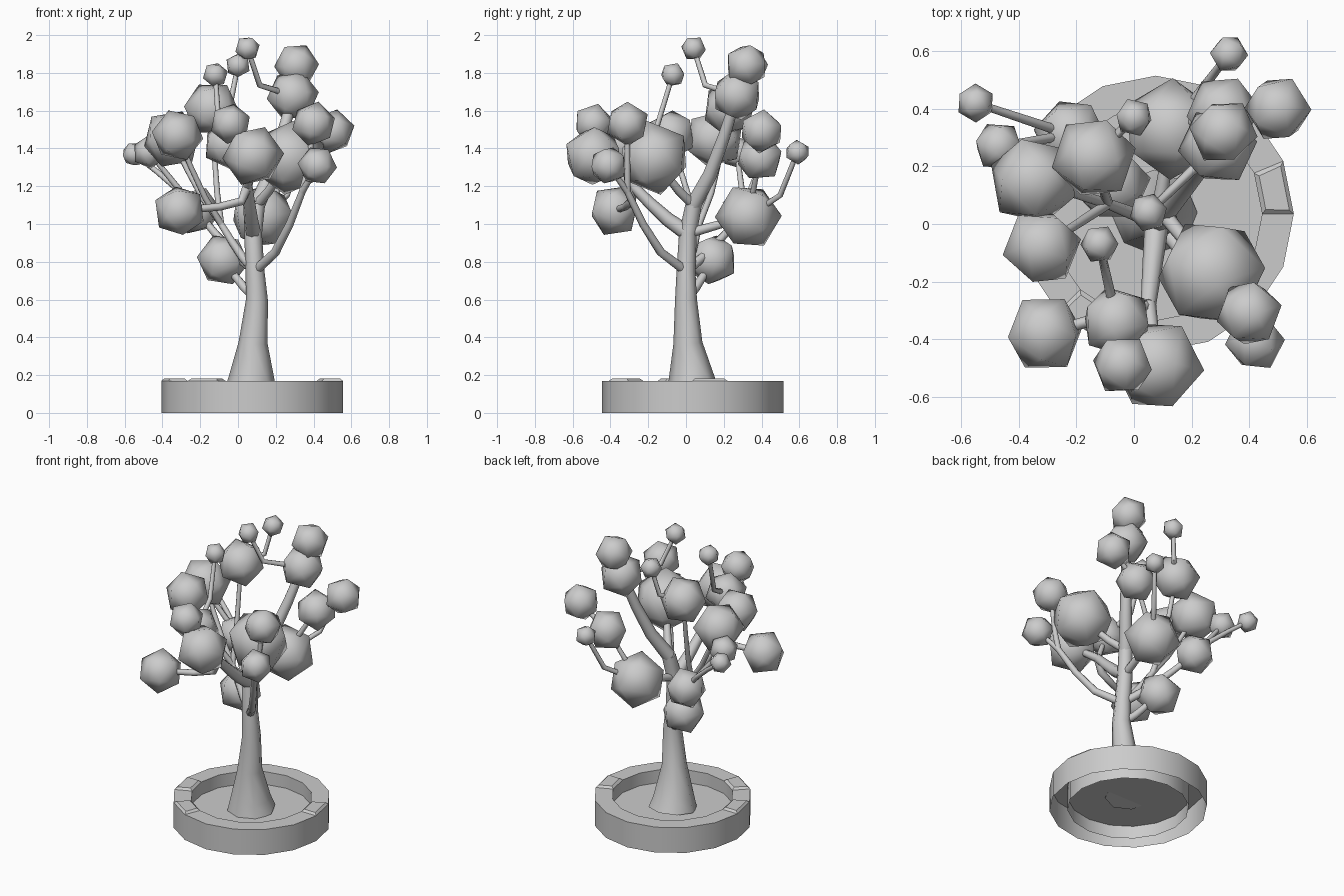
import bpy, bmesh, math, random
from mathutils import Euler, Vector

random.seed(4)
cube = bpy.data.objects.get("Cube")
if cube:
    bpy.data.objects.remove(cube, do_unlink=True)

grey = bpy.data.materials.new("plain grey")
grey.use_nodes = True
grey_value = (0.6, 0.6, 0.6, 1)
grey.diffuse_color = grey_value
grey.node_tree.nodes["Principled BSDF"].inputs["Base Color"].default_value = grey_value


def select_only(obj):
    bpy.ops.object.select_all(action='DESELECT')
    obj.select_set(True)
    bpy.context.view_layer.objects.active = obj


def finish(name, bm):
    """Turn a bmesh into a grey object and leave it selected."""
    mesh = bpy.data.meshes.new(name)
    bm.to_mesh(mesh)
    bm.free()
    mesh.materials.append(grey)
    obj = bpy.data.objects.new(name, mesh)
    bpy.context.collection.objects.link(obj)
    select_only(obj)


def tube(name, path, radii):
    """Eight-sided limb through the path points, with a radius at each."""
    curve = bpy.data.curves.new(name, 'CURVE')
    curve.dimensions = '3D'
    curve.bevel_depth = 1
    curve.bevel_resolution = 2
    curve.use_fill_caps = True
    spline = curve.splines.new('POLY')
    spline.points.add(len(path) - 1)
    for point, position, radius in zip(spline.points, path, radii):
        point.co = (*position, 1)
        point.radius = radius
    obj = bpy.data.objects.new(name, curve)
    bpy.context.collection.objects.link(obj)
    select_only(obj)
    bpy.ops.object.convert(target='MESH')
    converted = bpy.context.object
    converted.data.materials.clear()
    converted.data.materials.append(grey)
    bpy.ops.object.shade_smooth_by_angle(angle=math.radians(50))


def clump(name, x, y, z, radius):
    """Twenty-sided leaf clump, turned at random; returns its centre."""
    bm = bmesh.new()
    bmesh.ops.create_icosphere(bm, subdivisions=1, radius=radius)
    turn = Euler([random.uniform(0, math.tau) for axis in "xyz"]).to_matrix()
    bmesh.ops.rotate(bm, verts=bm.verts, matrix=turn)
    bmesh.ops.translate(bm, verts=bm.verts, vec=(x, y, z))
    finish("foliage_" + name, bm)
    bpy.ops.object.shade_smooth()
    return Vector((x, y, z))


def branch(name, start, end, thick, thin, bend, steps=4):
    """Tapered branch; a bend above one reaches outward first, then climbs."""
    path, radii = [], []
    for i in range(steps):
        t = i / (steps - 1)
        out, up = t ** (1 / bend), t ** bend
        reach = start.lerp(end, out)
        reach.z = start.z + (end.z - start.z) * up
        path.append(reach)
        radii.append(thick + (thin - thick) * t)
    tube(name, path, radii)


# Planter ring: hollow shell open underneath, with three raised rim stones
CENTRE = Vector((0.075, 0.035, 0))
SIDES, OUTER, INNER, RIM = 16, 0.48, 0.37, 0.17
bm = bmesh.new()
section = [(OUTER, 0), (OUTER, RIM), (INNER, RIM), (INNER, 0)]
rings = []
for i in range(SIDES):
    a = math.tau * i / SIDES
    rings.append([bm.verts.new(CENTRE + Vector((r * math.cos(a), r * math.sin(a), z)))
                  for r, z in section])
stones = []
for i, ring in enumerate(rings):
    following = rings[(i + 1) % SIDES]
    for j in range(len(section) - 1):
        face = bm.faces.new((ring[j], following[j], following[j + 1], ring[j + 1]))
        if j == 1 and i in (0, 8, 10):
            stones.append(face)
bmesh.ops.recalc_face_normals(bm, faces=bm.faces)
bmesh.ops.inset_individual(bm, faces=stones, thickness=0.02)
for face in stones:
    bmesh.ops.translate(bm, verts=face.verts, vec=(0, 0, 0.013))
finish("planter_ring", bm)
bpy.ops.object.shade_smooth_by_angle(angle=math.radians(24))

# Soil disc inside the ring
bm = bmesh.new()
bmesh.ops.create_circle(bm, cap_ends=True, segments=SIDES, radius=INNER)
bmesh.ops.translate(bm, verts=bm.verts, vec=CENTRE + Vector((0, 0, RIM / 2)))
finish("soil", bm)

# Trunk with a flared foot
trunk = [Vector(p) for p in ((.07, .04, .09), (.07, .03, .17), (.08, .01, .37),
                             (.1, 0, .6), (.09, 0, .75), (.08, .01, .95), (.1, .04, 1.1))]
tube("trunk", trunk, (.15, .125, .077, .058, .05, .047, .043))
low, crotch, fork, top = trunk[3:]

# Foliage on the left half
left_top = clump("left_top", .31, .32, 1.84, .12)
left_upper = clump("left_upper", .29, .27, 1.68, .14)
left_outer = clump("left_outer", .5, .4, 1.49, .12)
left_back = clump("left_back", .31, .39, 1.35, .13)
left_big = clump("left_big", .27, -.17, 1.35, .2)
left_front = clump("left_front", .4, -.31, 1.53, .12)
left_low = clump("left_low", .42, -.41, 1.31, .105)

# Foliage at the front and back
front_big = clump("front_big", .08, -.49, 1.36, .165)
front_upper = clump("front_upper", -.04, -.49, 1.53, .11)
front_inner = clump("front_inner", -.06, -.34, 1.42, .13)
back_upper = clump("back_upper", -.14, .23, 1.61, .15)
back_big = clump("back_big", .13, .33, 1.04, .177)

# Foliage on the right half
right_front = clump("right_front", -.31, -.38, 1.07, .14)
right_upper = clump("right_upper", -.32, -.08, 1.47, .14)
right_big = clump("right_big", -.35, .15, 1.45, .16)
right_low = clump("right_low", -.08, .14, .81, .14)
right_back = clump("right_back", -.22, .31, 1.07, .13)
right_outer = clump("right_outer", -.47, .27, 1.38, .09)

# Small buds at the twig tips
BUD = 0.068
bud_right = clump("bud_right", -.55, .42, 1.37, BUD)
bud_back = clump("bud_back", .33, .59, 1.38, BUD)
bud_front = clump("bud_front", -.12, -.07, 1.79, BUD)
bud_rear = clump("bud_rear", 0, .37, 1.84, BUD)
bud_top = clump("bud_top", .05, .04, 1.93, BUD)

# Heavy limbs growing from the trunk
front_fork = Vector((.05, -.28, 1.2))
right_fork = Vector((-.09, .07, 1))
left_fork = Vector((.34, -.31, 1.17))
LIMB, BOUGH, TWIG, TIP = 0.043, 0.027, 0.018, 0.013
branch("main_limb", top, left_upper, LIMB, BOUGH, 1.15)
branch("front_limb", fork, front_fork, LIMB, BOUGH, 1.1)
branch("left_limb", crotch, left_fork, BOUGH, TWIG, 1.3)
branch("right_limb", crotch, right_fork, BOUGH, TWIG, 1.1)

# Boughs: start, end and bend
for name, start, end, bend in (
        ("right_low", low, right_low, 1.1), ("right_back", crotch, right_back, 1.1),
        ("front_big", front_fork, front_big, 1), ("left_big", top, left_big, 1.1),
        ("right_front", front_fork, right_front, .45), ("back_big", fork, back_big, 1)):
    branch("bough_" + name, start, end, BOUGH, TWIG, bend)

# Twigs: start, end and bend
for name, start, end, bend in (
        ("right_big", right_fork, right_big, 1.1), ("back_upper", right_fork, back_upper, 1.2),
        ("right_upper", right_fork, right_upper, 1.1), ("left_low", left_fork, left_low, 1),
        ("left_front", left_fork, left_front, 1.2), ("left_outer", left_back, left_outer, 1.1),
        ("left_back", back_big, left_back, 1), ("front_inner", front_fork, front_inner, 1),
        ("front_upper", front_big, front_upper, 1), ("right_outer", right_back, right_outer, 1),
        ("bud_right", right_back, bud_right, .9)):
    branch("twig_" + name, start, end, TWIG, TIP, bend)

# Bud stems with one sharp elbow: start, end and bend
for name, start, end, bend in (
        ("back", back_big, bud_back, 1.6), ("front", front_inner, bud_front, 1.9),
        ("rear", back_upper, bud_rear, 2.3), ("top", left_upper, bud_top, 2.2)):
    branch("bud_stem_" + name, start, end, TWIG, TIP, bend, steps=3)
